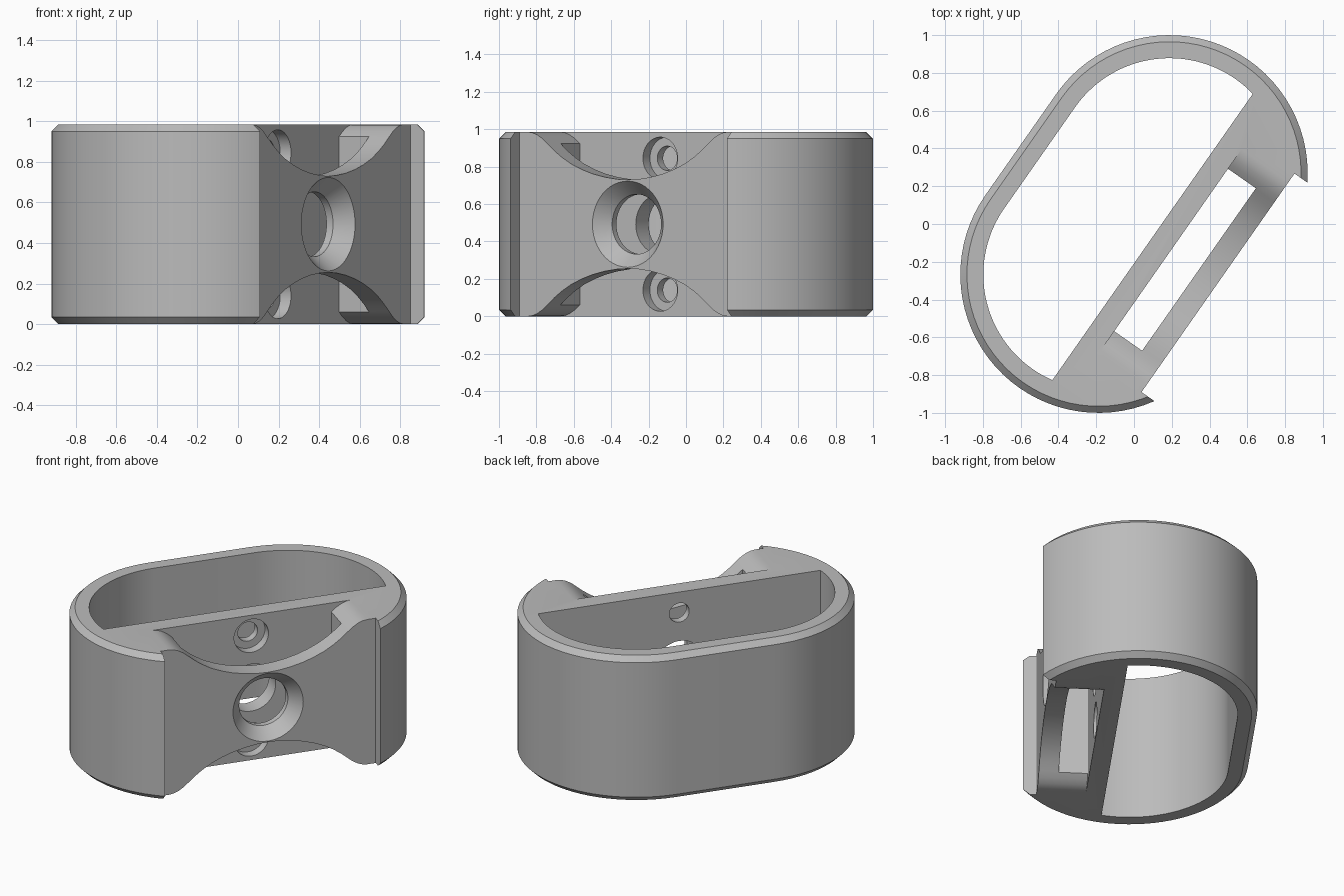
import bpy, bmesh, math
from mathutils import Matrix

if "Cube" in bpy.data.objects:
    bpy.data.objects.remove(bpy.data.objects["Cube"])

# Local frame: x runs along the body, the flat mounting face looks to -y
HALF, R, R_IN, H, CH = 0.327, 0.732, 0.61, 0.985, 0.035
MID = H / 2
TURN = math.radians(55)

grey = bpy.data.materials.new("plain grey")
grey.use_nodes = True
colour = (0.5, 0.5, 0.5, 1)
grey.diffuse_color = colour
grey.node_tree.nodes["Principled BSDF"].inputs["Base Color"].default_value = colour


def loft(name, rings):
    """Closed solid skinned through rings of equal point count."""
    bm = bmesh.new()
    loops = [[bm.verts.new(p) for p in ring] for ring in rings]
    n = len(loops[0])
    for a, b in zip(loops, loops[1:]):
        for i in range(n):
            j = (i + 1) % n
            bm.faces.new((a[i], a[j], b[j], b[i]))
    bm.faces.new(loops[0][::-1])
    bm.faces.new(loops[-1])
    bmesh.ops.recalc_face_normals(bm, faces=bm.faces)
    mesh = bpy.data.meshes.new(name)
    bm.to_mesh(mesh)
    bm.free()
    mesh.materials.append(grey)
    obj = bpy.data.objects.new(name, mesh)
    bpy.context.collection.objects.link(obj)
    return obj


def arc(cx, r, start, end, n=40):
    return [(cx + r * math.cos(start + (end - start) * i / n),
             r * math.sin(start + (end - start) * i / n)) for i in range(n + 1)]


def flat(points, z):
    return [(x, y, z) for x, y in points]


def stadium(r):
    q = math.pi / 2
    return arc(HALF, r, -q, q) + arc(-HALF, r, q, 3 * q)


def box(name, x, y0, y1):
    pts = [(-x, y0), (x, y0), (x, y1), (-x, y1)]
    return loft(name, [flat(pts, -0.2), flat(pts, H + 0.2)])


def bore(name, z, steps):
    """Turned cutter along y from (y, radius) steps."""
    circle = arc(0, 1, 0, math.tau, 48)[:-1]
    return loft(name, [[(r * a, y, z + r * b) for a, b in circle] for y, r in steps])


def cut(cutter):
    cutter.hide_render = True
    mod = body.modifiers.new("cut", 'BOOLEAN')
    mod.operation = 'DIFFERENCE'
    mod.solver = 'EXACT'
    mod.object = cutter
    bpy.context.view_layer.objects.active = body
    bpy.ops.object.modifier_apply(modifier=mod.name)
    bpy.data.objects.remove(cutter)


# Body with chamfered rims
body = loft("bracket_body", [flat(stadium(R - CH), 0), flat(stadium(R), CH),
                             flat(stadium(R), H - CH), flat(stadium(R - CH), H)])

# Large open cavity behind the partition wall
low = math.asin(-0.12 / R_IN)
cavity = (arc(HALF, R_IN, low, math.pi / 2)
          + arc(-HALF, R_IN, math.pi / 2, math.pi - low))
cut(loft("cavity_cutter", [flat(cavity, -0.2), flat(cavity, H + 0.2)]))

# Recessed flat face and slot
cut(box("face_cutter", 0.706, -1, -0.543))
cut(box("slot_cutter", 0.525, -0.42, -0.24))

# Flared scallops at the top and bottom of the front wall
half = [(0.07, 0.733), (0.15, 0.744), (0.23, 0.762), (0.3, 0.785), (0.37, 0.815),
        (0.43, 0.85), (0.48, 0.886), (0.52, 0.92), (0.555, 0.949), (0.59, 0.97),
        (0.62, 0.981), (0.65, H), (0.65, 1.2)]
curve = [(-x, z) for x, z in reversed(half)] + [(0, 0.73)] + half
for name, flip in (("top", False), ("bottom", True)):
    pts = [(x, H - z if flip else z) for x, z in curve]
    cut(loft(name + "_scallop_cutter", [[(x, y, z) for x, z in pts] for y in (-0.8, -0.24)]))

# Countersunk centre hole and two counterbored screw holes
cut(bore("centre_hole_cutter", MID, [(-0.56, 0.245), (-0.46, 0.16), (0, 0.16)]))
for z in (0.14, H - 0.14):
    cut(bore("screw_hole_cutter", z, [(-0.3, 0.113), (-0.175, 0.113),
                                      (-0.175, 0.065), (0, 0.065)]))

# Turn the finished part into place and shade it
body.data.transform(Matrix.Rotation(TURN, 4, 'Z'))
bpy.ops.object.select_all(action='DESELECT')
body.select_set(True)
bpy.context.view_layer.objects.active = body
bpy.ops.object.shade_smooth_by_angle(angle=math.radians(25))
